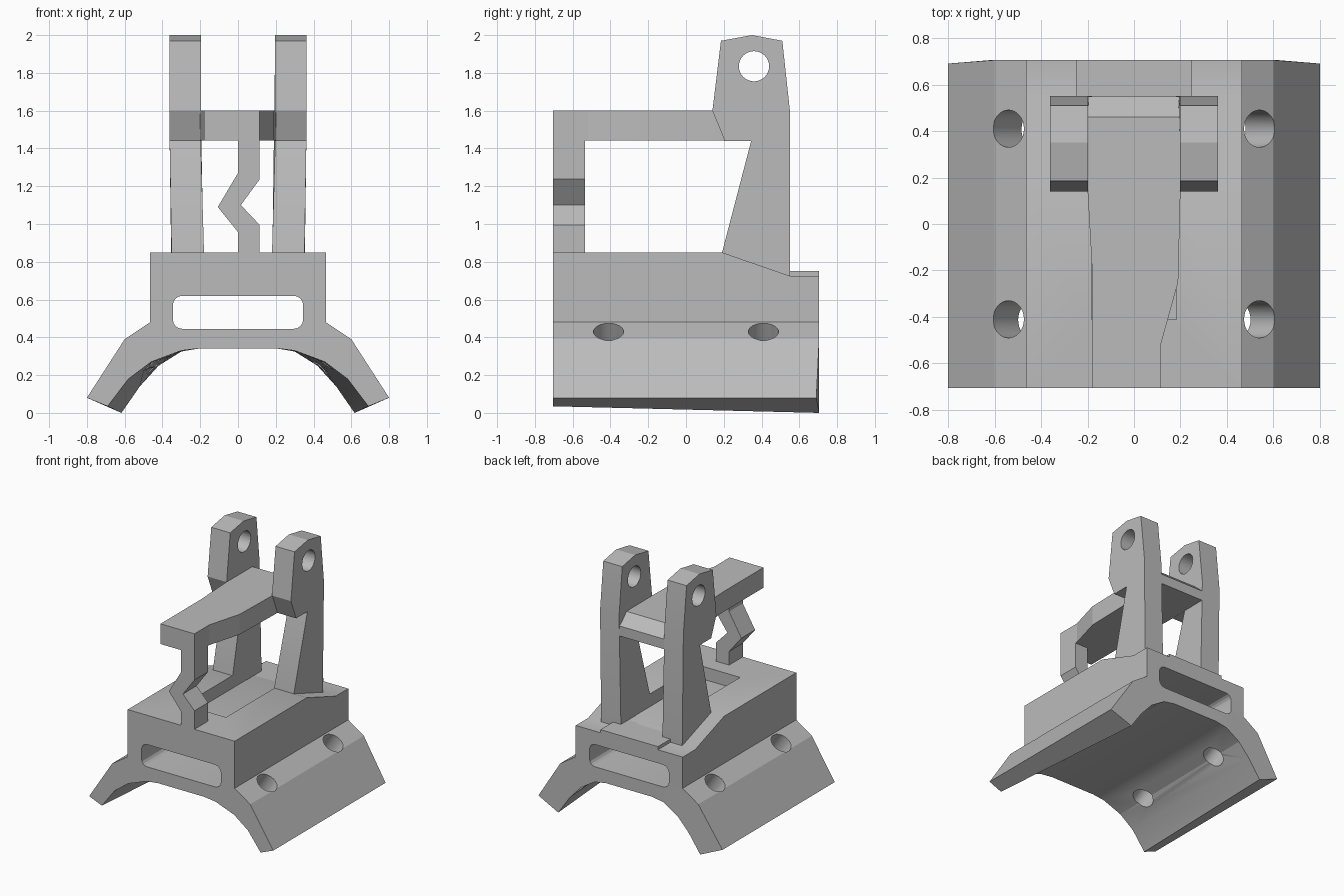
import bpy
import math
from mathutils import Vector

if "Cube" in bpy.data.objects:
    bpy.data.objects.remove(bpy.data.objects["Cube"], do_unlink=True)

grey = bpy.data.materials.new("plain grey")
grey.use_nodes = True
colour = (0.5, 0.5, 0.5, 1)
grey.diffuse_color = colour
grey.node_tree.nodes["Principled BSDF"].inputs["Base Color"].default_value = colour


def loft(name, ring_a, ring_b):
    """Closed solid between two matching rings of 3D points."""
    n = len(ring_a)
    faces = [list(range(n)), list(range(2 * n - 1, n - 1, -1))]
    faces += [(i, n + i, n + (i + 1) % n, (i + 1) % n) for i in range(n)]
    mesh = bpy.data.meshes.new(name)
    mesh.from_pydata(list(ring_a) + list(ring_b), [], faces)
    mesh.materials.append(grey)
    obj = bpy.data.objects.new(name, mesh)
    bpy.context.collection.objects.link(obj)
    bpy.context.view_layer.objects.active = obj
    bpy.ops.object.select_all(action='DESELECT')
    obj.select_set(True)
    bpy.ops.object.mode_set(mode='EDIT')
    bpy.ops.mesh.select_all(action='SELECT')
    bpy.ops.mesh.normals_make_consistent(inside=False)
    bpy.ops.object.mode_set(mode='OBJECT')
    return obj


def along_x(name, yz, x0, x1):
    return loft(name, [(x0, y, z) for y, z in yz], [(x1, y, z) for y, z in yz])


def along_y(name, xz, y0, y1):
    return loft(name, [(x, y0, z) for x, z in xz], [(x, y1, z) for x, z in xz])


def rect(a0, a1, b0, b1):
    return [(a0, b0), (a1, b0), (a1, b1), (a0, b1)]


def rod(name, centre, axis, radius, length):
    bpy.ops.mesh.primitive_cylinder_add(vertices=32, radius=radius, depth=length, location=centre)
    obj = bpy.context.object
    obj.name = name
    obj.rotation_euler = Vector(axis).to_track_quat('Z', 'Y').to_euler()
    obj.data.materials.append(grey)
    return obj


def cut(obj, cutters):
    """Subtract the cutters, bake the result and remove them."""
    for c in cutters:
        mod = obj.modifiers.new("cut", 'BOOLEAN')
        mod.operation, mod.solver, mod.object = 'DIFFERENCE', 'EXACT', c
        c.hide_render = True
    bpy.context.view_layer.update()
    graph = bpy.context.evaluated_depsgraph_get()
    baked = bpy.data.meshes.new_from_object(obj.evaluated_get(graph))
    obj.modifiers.clear()
    obj.data = baked
    for c in cutters:
        bpy.data.objects.remove(c, do_unlink=True)


def mirrored(half):
    return half + [(-x, z) for x, z in reversed(half)]


# Saddle base: block on two splayed feet, with the arch narrowing to the back
outer = [(0.465, 0.85), (0.465, 0.48), (0.6, 0.39), (0.8, 0.08)]
arch_front = [(0.69, 0.035), (0.58, 0.18), (0.46, 0.27), (0.3, 0.33), (0.2, 0.342)]
arch_back = [(0.617, 0.0), (0.52, 0.14), (0.42, 0.25), (0.3, 0.325), (0.2, 0.342)]
front = [(x, -0.705, z) for x, z in mirrored(outer + arch_front)]
back = [(x, 0.69 if abs(x) > 0.7 else 0.705, z) for x, z in mirrored(outer + arch_back)]
base = loft("saddle_base", front, back)

# Through slot with rounded corners, sloped back top, top pocket, screw holes
r = 0.05
slot_outline = []
for i, (cx, cz) in enumerate(rect(-0.345 + r, 0.345 - r, 0.445 + r, 0.62 - r)):
    for k in range(5):
        a = math.pi + (i + k / 4) * math.pi / 2
        slot_outline.append((cx + r * math.cos(a), cz + r * math.sin(a)))
cutters = [
    along_y("slot_cutter", slot_outline, -1, 1),
    along_x("slope_cutter", [(0.19, 0.85), (0.55, 0.725), (0.9, 0.725), (0.9, 1), (0.19, 1)], -0.6, 0.6),
    along_x("pocket_cutter", rect(-0.41, 0.5, 0.75, 1), -0.183, 0.183),
]
for s in (-1, 1):
    for y in (-0.41, 0.41):
        cutters.append(rod("screw_cutter", (s * 0.54, y, 0.43), (s * 0.555, 0, 0.83), 0.08, 0.6))
cut(base, cutters)

# Raised ledge behind the posts
ledge = along_x("back_ledge", rect(0.46, 0.705, 0.7, 0.75), -0.25, 0.25)

# Pair of tall posts with a pin hole through each head
post_yz = [(0.19, 0.846), (0.345, 1.44), (0.205, 1.44), (0.14, 1.6), (0.185, 1.97),
           (0.35, 2.0), (0.51, 1.97), (0.55, 1.6), (0.55, 0.7), (0.19, 0.8)]
posts = []
for side, s in (("left", 1), ("right", -1)):
    inner_ring = [(s * (0.197 if z > 1.4 else 0.18), y, z) for y, z in post_yz]
    outer_ring = [(s * (0.362 if z > 1.4 else 0.352), y, z) for y, z in post_yz]
    post = loft(side + "_post", inner_ring, outer_ring)
    cut(post, [rod("pin_cutter", (s * 0.28, 0.36, 1.835), (1, 0, 0), 0.08, 0.5)])
    posts.append(post)

# Horizontal arm between the posts, narrowed at the front, sloped at the back
arm_xy = [(-0.18, -0.705), (0.115, -0.705), (0.115, -0.52), (0.19, -0.25), (0.2, 0.15),
          (0.2, 0.548), (-0.2, 0.548), (-0.2, 0.15), (-0.18, -0.2)]
arm = loft("top_arm", [(x, y, 1.441) for x, y in arm_xy],
           [(x, y, 1.52 if y > 0.5 else 1.6) for x, y in arm_xy[:5]
            + [(0.2, 0.46), (-0.2, 0.46)] + arm_xy[7:]])
# Sloped rear facet
rear = along_x("arm_rear_slope", [(0.44, 1.441), (0.549, 1.441), (0.549, 1.52), (0.46, 1.6), (0.44, 1.6)], -0.199, 0.199)

# Zigzag front leg
leg_xz = [(0, 1.45), (0, 1.27), (-0.107, 1.09), (0, 0.957), (0, 0.84),
          (0.115, 0.84), (0.115, 0.995), (0.015, 1.1), (0.115, 1.237), (0.115, 1.45)]
leg = along_y("zigzag_front_leg", leg_xz, -0.705, -0.535)

# Smooth only the rounded cuts
bpy.ops.object.select_all(action='DESELECT')
for obj in [base] + posts:
    obj.select_set(True)
bpy.context.view_layer.objects.active = base
bpy.ops.object.shade_smooth_by_angle(angle=math.radians(20))
